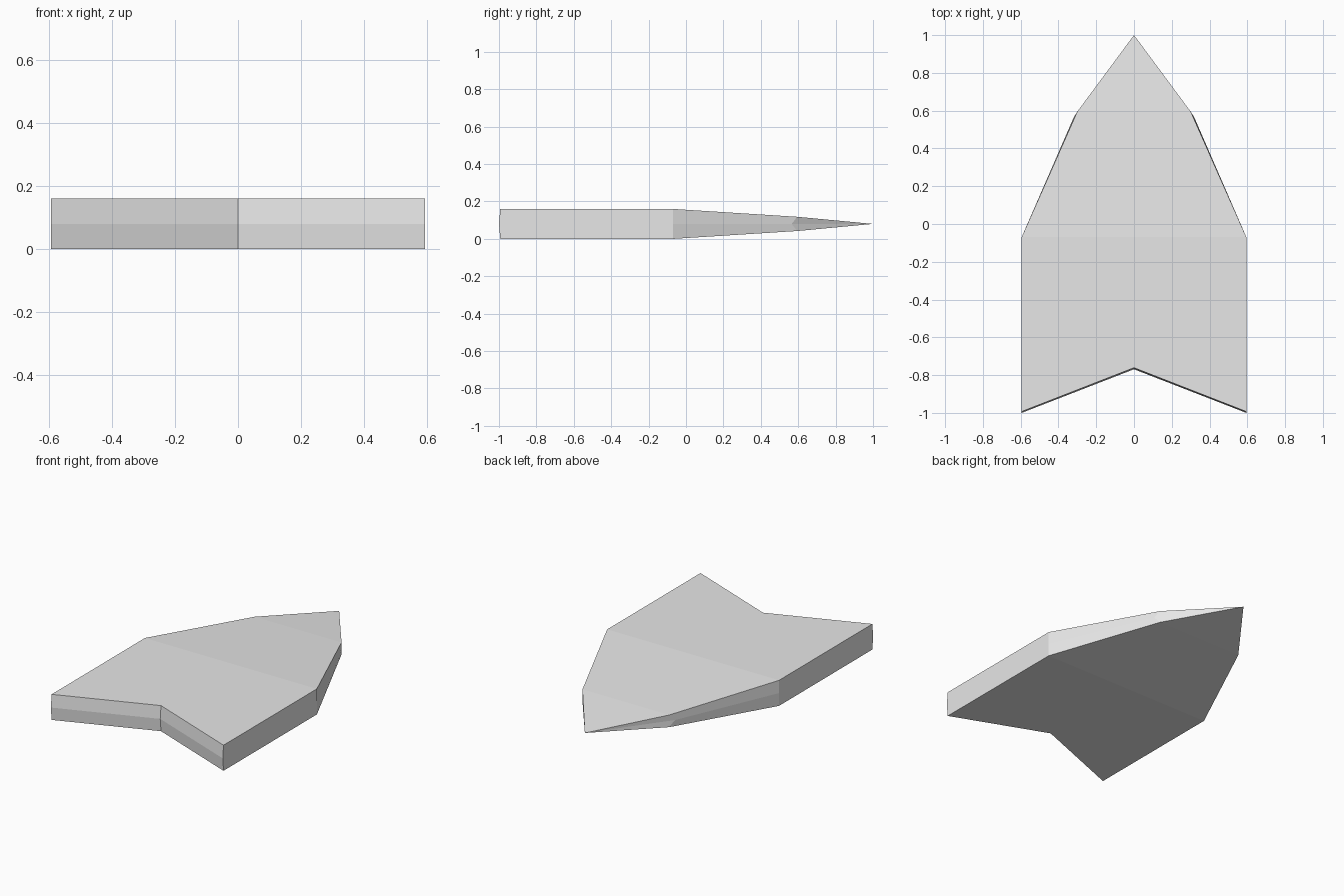
import bpy
import bmesh

if "Cube" in bpy.data.objects:
    bpy.data.objects.remove(bpy.data.objects["Cube"])

GREY = bpy.data.materials.new("light grey")
GREY.diffuse_color = (0.8, 0.8, 0.8, 1)
GREY.use_nodes = True
GREY.node_tree.nodes["Principled BSDF"].inputs["Base Color"].default_value = GREY.diffuse_color

MID = 0.08  # height of the ridge running round the edge

# Right half stations: (x, y) on the flat faces, (x, y) on the ridge, half thickness
STATIONS = [
    ((0.0, -0.761), (0.0, -0.769), 0.08),       # tail notch
    ((0.595, -0.993), (0.595, -1.0), 0.08),     # tail corner
    ((0.595, -0.07), (0.595, -0.07), 0.08),     # widest point
    ((0.30, 0.595), (0.319, 0.565), 0.038),     # shoulder
]

bm = bmesh.new()
tip = bm.verts.new((0, 1, MID))


def make_ring(level):
    """One loop of points at the bottom (-1), ridge (0) or top (1)."""
    points = []
    for flat, ridge, half in STATIONS:
        x, y = flat if level else ridge
        points.append((x, y, MID + level * half))
    right = [bm.verts.new(p) for p in points]
    left = [bm.verts.new((-x, y, z)) for x, y, z in points[1:]]
    return right, [right[0]] + left


bottom, ridge, top = make_ring(-1), make_ring(0), make_ring(1)

# Edge walls, two bands on each side, closing to the tip
for side in (0, 1):
    for low, high in ((bottom[side], ridge[side]), (ridge[side], top[side])):
        for i in range(3):
            bm.faces.new((low[i], low[i + 1], high[i + 1], high[i]))
        bm.faces.new((low[3], tip, high[3]))

# Flat rear, tapering middle and nose on top and underside
for r, l in (bottom, top):
    bm.faces.new((r[0], r[1], r[2]))
    bm.faces.new((r[0], r[2], l[2]))
    bm.faces.new((l[0], l[2], l[1]))
    bm.faces.new((r[2], r[3], l[3], l[2]))
    bm.faces.new((r[3], tip, l[3]))

bmesh.ops.recalc_face_normals(bm, faces=bm.faces)
mesh = bpy.data.meshes.new("arrowhead_plate")
bm.to_mesh(mesh)
bm.free()
mesh.materials.append(GREY)
plate = bpy.data.objects.new("arrowhead_plate", mesh)
bpy.context.collection.objects.link(plate)
